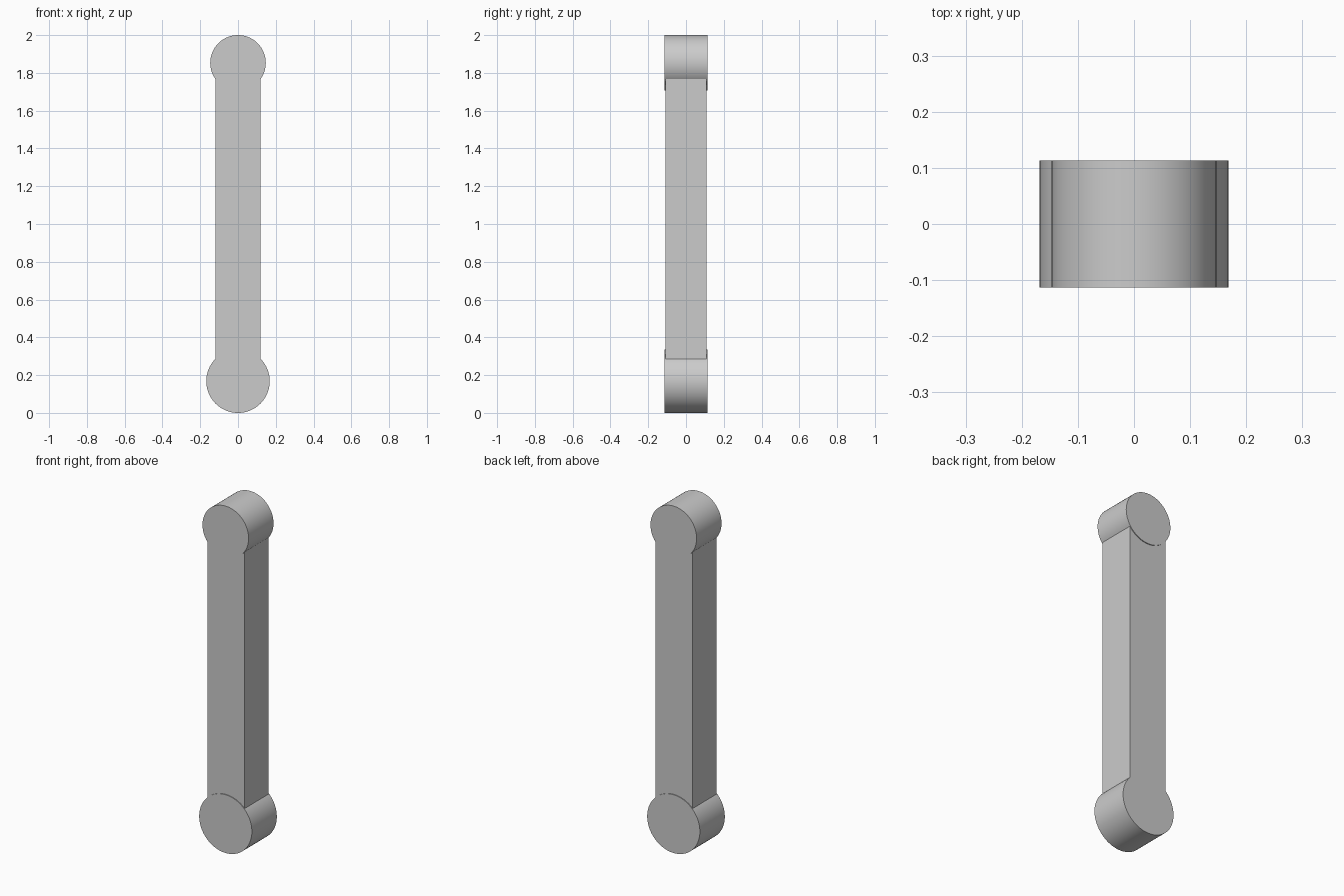
import bpy
import math

cube = bpy.data.objects.get("Cube")
if cube:
    bpy.data.objects.remove(cube, do_unlink=True)

# Single grey material
GREY = (0.6, 0.6, 0.6, 1)
grey = bpy.data.materials.new("plain grey")
grey.use_nodes = True
grey.diffuse_color = GREY
grey.node_tree.nodes["Principled BSDF"].inputs["Base Color"].default_value = GREY

LOW_R, TOP_R = 0.168, 0.147
LOW_Z, TOP_Z = LOW_R, 2 - TOP_R


def finish(name):
    obj = bpy.context.object
    obj.name = name
    obj.data.materials.append(grey)
    return obj


def pivot(name, radius, z):
    """Round end lying along the y axis."""
    bpy.ops.mesh.primitive_cylinder_add(
        vertices=96, radius=radius, depth=0.227,
        location=(0, 0, z), rotation=(math.pi / 2, 0, 0))
    finish(name)
    bpy.ops.object.shade_smooth_by_angle(angle=math.radians(30))


# Round ends
pivot("lower_pivot", LOW_R, LOW_Z)
pivot("upper_pivot", TOP_R, TOP_Z)

# Straight bar, slightly thinner than the ends
bpy.ops.mesh.primitive_cube_add(size=1, location=(0, 0, (LOW_Z + TOP_Z) / 2))
bar = finish("link_bar")
bar.scale = (0.238, 0.218, TOP_Z - LOW_Z)
